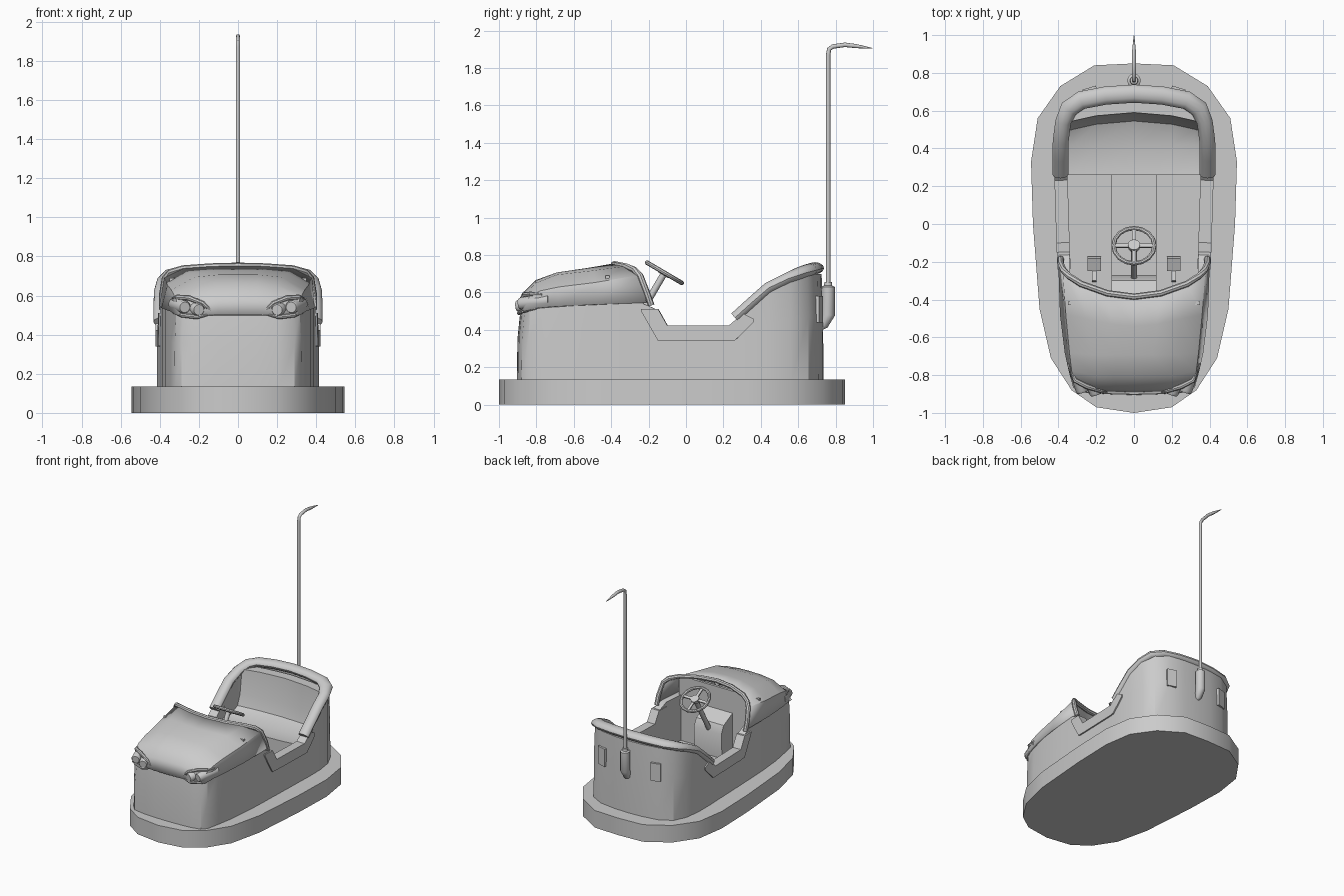
import bpy, bmesh, math
from mathutils import Vector, Matrix

if "Cube" in bpy.data.objects:
    bpy.data.objects.remove(bpy.data.objects["Cube"])

grey = bpy.data.materials.new("plain grey")
grey.diffuse_color = (0.6, 0.6, 0.6, 1)
grey.use_nodes = True
grey.node_tree.nodes["Principled BSDF"].inputs["Base Color"].default_value = grey.diffuse_color


def finish(bm, name, angle=35):
    bmesh.ops.recalc_face_normals(bm, faces=bm.faces[:])
    me = bpy.data.meshes.new(name)
    bm.to_mesh(me)
    bm.free()
    me.materials.append(grey)
    ob = bpy.data.objects.new(name, me)
    bpy.context.collection.objects.link(ob)
    bpy.ops.object.select_all(action='DESELECT')
    ob.select_set(True)
    bpy.context.view_layer.objects.active = ob
    bpy.ops.object.shade_smooth_by_angle(angle=math.radians(angle))
    return ob


def loft(name, rings, closed=False, ring=True, angle=35):
    """Skin a list of point rows; closed joins last row to first."""
    bm = bmesh.new()
    rows = [[bm.verts.new(p) for p in r] for r in rings]
    n = len(rows[0])
    pairs = list(zip(rows, rows[1:])) + ([(rows[-1], rows[0])] if closed else [])
    for a, b in pairs:
        for i in range(n if ring else n - 1):
            j = (i + 1) % n
            bm.faces.new((a[i], a[j], b[j], b[i]))
    if ring and not closed:
        bm.faces.new(rows[0])
        bm.faces.new(rows[-1])
    return finish(bm, name, angle)


def tube(name, path, radii, n=10, ref=(1, 0, 0), closed=False):
    """Sweep an ellipse; radii are (sideways, along ref) or one number per point."""
    pts = [Vector(p) for p in path]
    if not isinstance(radii, list):
        radii = [radii] * len(pts)
    rings = []
    for i, p in enumerate(pts):
        a = pts[i - 1] if (i or closed) else p
        b = pts[(i + 1) % len(pts)] if (i < len(pts) - 1 or closed) else p
        t = (b - a).normalized()
        s = t.cross(Vector(ref)).normalized()
        u = s.cross(t)
        r = radii[i] if isinstance(radii[i], tuple) else (radii[i], radii[i])
        rings.append([p + s * r[0] * math.cos(k * math.tau / n) + u * r[1] * math.sin(k * math.tau / n)
                      for k in range(n)])
    return loft(name, rings, closed, angle=40)


def box(name, c, size, rot=None):
    bm = bmesh.new()
    m = Matrix.Translation(c) @ (rot or Matrix()) @ Matrix.Diagonal((*size, 1))
    bmesh.ops.create_cube(bm, size=1, matrix=m)
    return finish(bm, name)


def both(half):
    """Mirror a path that ends on x = 0."""
    return half + [(-p[0], *p[1:]) for p in half[-2::-1]]


def mirror(ob):
    m = ob.modifiers.new("mirror", 'MIRROR')
    m.use_mirror_merge = False


def wall(name, rows, thick, closed):
    """Upright wall; rows are x, y, bottom z, top z, inward lean."""
    rings = []
    for i, (x, y, zb, zt, lean) in enumerate(rows):
        a = rows[i - 1] if (i or closed) else rows[i]
        b = rows[(i + 1) % len(rows)] if (i < len(rows) - 1 or closed) else rows[i]
        nx, ny = Vector((a[1] - b[1], b[0] - a[0])).normalized()   # inward
        q = lambda d, z: (x + nx * d, y + ny * d, z)
        rings.append([q(0, zb), q(lean * 0.2, zb + (zt - zb) * 0.6), q(lean, zt),
                      q(thick, zt), q(thick, zb)])
    return loft(name, rings, closed)


# rubber bumper
outline = [(0, .85), (.21, .84), (.39, .73), (.51, .56), (.545, .33), (.535, 0),
           (.5, -.45), (.44, -.71), (.33, -.88), (.2, -.97), (0, -1)]
ring = outline + [(-x, y) for x, y in outline[-2:0:-1]]
loft("bumper", [[(x, y, z) for x, y in ring] for z in (0, .135)])

# body shell with cockpit cut-down sides
half = [(0, -.905, .51, .02), (.1, -.903, .51, .02), (.2, -.897, .51, .02), (.29, -.88, .51, .02),
        (.325, -.84, .52, .01), (.345, -.74, .525, .005), (.37, -.6, .53, 0), (.388, -.4, .54, 0),
        (.395, -.24, .545, 0), (.397, -.16, .51, 0), (.4, -.1, .42, 0), (.41, .23, .42, 0),
        (.413, .28, .46, 0), (.412, .44, .62, 0), (.395, .56, .67, 0), (.35, .655, .70, .01),
        (.25, .71, .70, .01), (.12, .73, .70, .01), (0, .735, .70, .01)]
rows = [(x, y, .12, z, l) for x, y, z, l in half]
wall("body_shell", rows + [(-r[0], *r[1:]) for r in rows[-2:0:-1]], .055, True)

# door sill trim
sill = [(.405, -.24, .5, .512, 0), (.407, -.195, .42, .512, 0), (.409, -.15, .342, .512, 0),
        (.411, -.1, .34, .424, 0), (.421, .23, .34, .424, 0), (.423, .26, .342, .45, 0),
        (.423, .30, .38, .49, 0), (.422, .36, .44, .46, 0)]
mirror(wall("sill_trim", sill, .07, False))

# hood, rows from nose to cockpit
hood = [[(.315, -.865, .5), (.3, -.872, .5), (.2, -.887, .5), (.1, -.893, .5), (0, -.895, .5)],
        [(.333, -.80, .515), (.312, -.83, .58), (.2, -.865, .575), (.1, -.87, .588), (0, -.872, .59)],
        [(.345, -.75, .52), (.325, -.775, .605), (.2, -.8, .645), (.1, -.8, .657), (0, -.8, .66)],
        [(.36, -.68, .525), (.336, -.68, .625), (.22, -.69, .688), (.1, -.69, .70), (0, -.69, .70)],
        [(.385, -.48, .535), (.355, -.48, .65), (.25, -.5, .71), (.12, -.53, .722), (0, -.54, .722)],
        [(.394, -.21, .545), (.372, -.245, .69), (.28, -.315, .735), (.14, -.365, .745), (0, -.385, .748)]]
h = loft("hood", [both(r) for r in hood], ring=False)
s = h.modifiers.new("thickness", 'SOLIDIFY')
s.thickness, s.offset = .014, 0

# rolled edge around the cockpit front
tube("cowl_rim", both([(.388, -.185, .53), (.388, -.21, .6), (.373, -.245, .69), (.345, -.275, .72),
                       (.28, -.317, .738), (.14, -.367, .748), (0, -.385, .751)]), .017, 8, (0, 1, 0))

# padded edge around the seat back
tube("seat_rim", both([(.39, .262, .465), (.39, .35, .545), (.388, .44, .625), (.375, .54, .675),
                       (.345, .61, .705), (.28, .655, .72), (.15, .68, .727), (0, .69, .73)]),
     [(.042, .03)] * 4 + [(.048, .032)] * 7 + [(.042, .03)] * 4, 12, (0, 0, 1))

# headlights: two lamps and a brow on each side
for i, (x, y, z, r) in enumerate([(.2, -.905, .527, .034), (.272, -.892, .54, .034)]):
    tip = Vector((x, y, z))
    back = Vector((.3, .95, .1)).normalized()
    mirror(tube(f"headlight_{i + 1}", [tip, tip + back * .012, tip + back * .17],
                [r * .8, r, r], 14))
mirror(tube("headlight_brow", [(.13, -.886, .515), (.18, -.882, .56), (.25, -.86, .588),
                               (.312, -.828, .592), (.335, -.77, .588)],
            [.004, .012, .014, .013, .005], 8, (0, 0, 1)))
mirror(tube("headlight_lip", [(.14, -.89, .505), (.21, -.893, .49), (.29, -.872, .5),
                              (.335, -.8, .515)], [.004, .011, .011, .005], 8, (0, 0, 1)))

# cockpit floor, tunnel, firewall, console and pedals
box("floor", (0, -.07, .15), (.71, .76, .06))
box("floor_tunnel", (0, -.04, .19), (.24, .64, .03))
box("firewall", (0, -.42, .41), (.70, .02, .56))
loft("steering_console", [[(x, -.42, .18), (x, -.28, .18), (x, -.27, .40), (x, -.30, .46), (x, -.42, .52)]
                          for x in (-.12, .12)])
mirror(box("pedal", (.21, -.21, .21), (.07, .07, .03), Matrix.Rotation(.35, 4, 'X')))
mirror(box("pedal_stem", (.21, -.26, .2), (.025, .09, .02), Matrix.Rotation(-.3, 4, 'X')))

# scooped bench seat
rings = []
for x in (-.36, -.32, -.2, 0, .2, .32, .36):
    d = .055 * (1 - (x / .36) ** 2)
    rings.append([(x, .26, .15), (x, .26, .385 - d * .3), (x, .42, .375 - d * .3), (x, .49 + d, .42 - d * .3),
                  (x, .515 + d, .5), (x, .535 + d, .69), (x, .61 + d, .69), (x, .57 + d, .15)])
loft("seat", rings)

# steering wheel
tilt = Matrix.Rotation(math.radians(-30.3), 4, 'X')
hub = Vector((0, -.115, .705))
axis = tilt @ Vector((0, 0, 1))
tube("steering_wheel", [hub + tilt @ Vector((.108 * math.cos(k * math.tau / 16), .108 * math.sin(k * math.tau / 16), 0))
                        for k in range(16)], .012, 8, axis, True)
for k in range(2):
    box(f"wheel_spoke_{k + 1}", hub, (.21, .02, .01), tilt @ Matrix.Rotation(k * math.pi / 2, 4, 'Z'))
tube("wheel_hub", [hub - axis * .015, hub + axis * .012], .032, 12)
tube("steering_column", [hub - axis * .36, hub], .018, 10)

# rear vent plates
mirror(box("rear_plate", (.235, .712, .51), (.075, .02, .14), Matrix.Rotation(-.3, 4, 'Z')))

# pole socket and contact pole
tube("pole_socket", [(0, .715, .41), (0, .735, .425), (0, .76, .48), (0, .76, .63), (0, .76, .637), (0, .76, .655)],
     [.015, .025, .036, .036, .022, .02], 12)
tube("contact_pole", [(0, .76, .62), (0, .76, 1.87), (0, .765, 1.9), (0, .785, 1.915), (0, .85, 1.924),
                      (0, .91, 1.917), (0, .998, 1.905)],
     [.012, .012, .012, .012, .012, .011, .002], 10)
